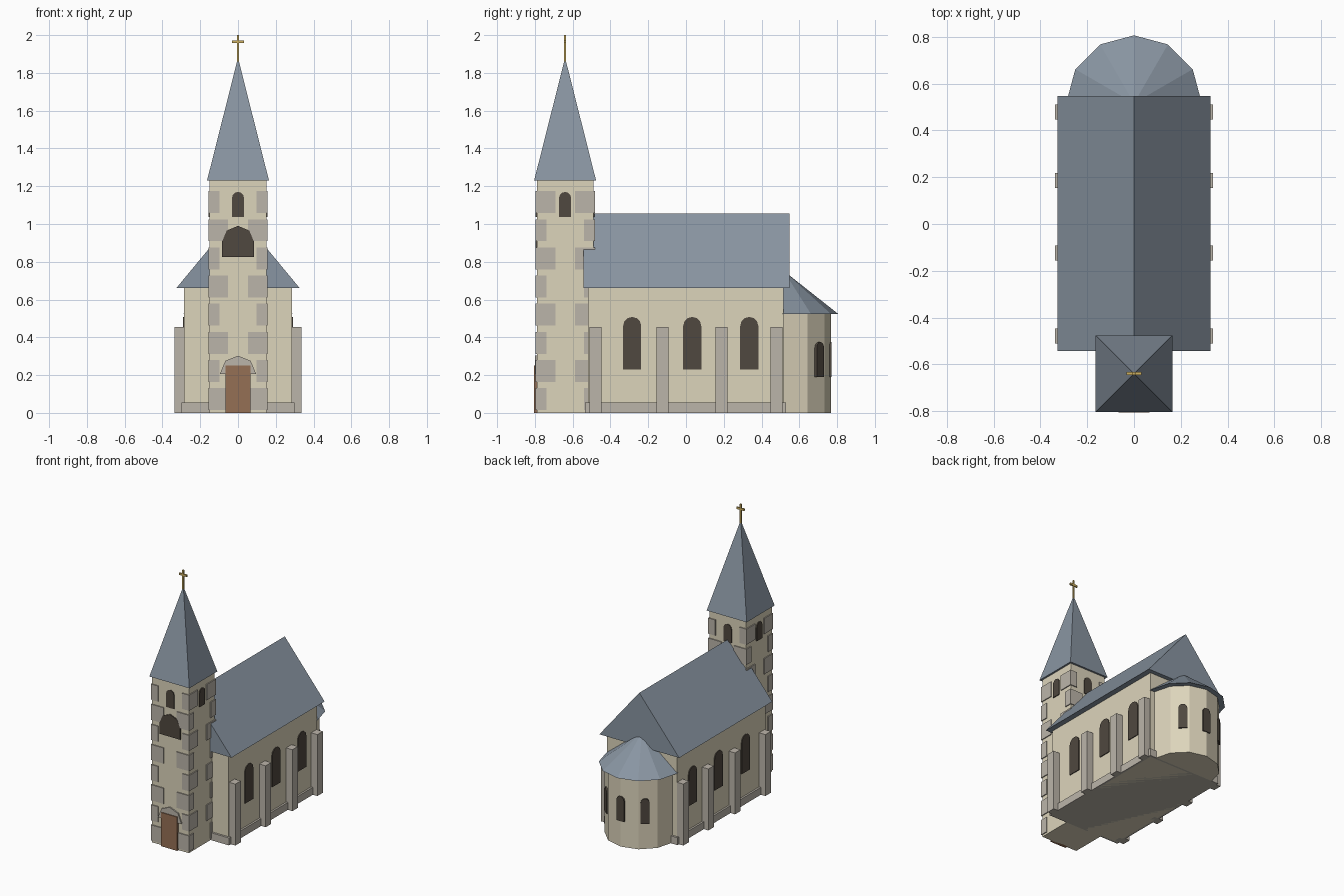
import bpy, bmesh, math
from mathutils import Matrix, Vector

if "Cube" in bpy.data.objects:
    bpy.data.objects.remove(bpy.data.objects["Cube"])


def material(name, rgb):
    m = bpy.data.materials.new(name)
    m.diffuse_color = (*rgb, 1)
    m.use_nodes = True
    m.node_tree.nodes["Principled BSDF"].inputs["Base Color"].default_value = m.diffuse_color
    return m


WALL = material("plaster", (0.72, 0.66, 0.50))
STONE = material("stone", (0.50, 0.46, 0.40))
ROOF = material("slate", (0.25, 0.30, 0.36))
DARK = material("dark_opening", (0.08, 0.065, 0.05))
WOOD = material("door_wood", (0.30, 0.16, 0.09))
GOLD = material("gold", (0.62, 0.44, 0.12))


def finish(name, bm, mat):
    bmesh.ops.recalc_face_normals(bm, faces=bm.faces)
    me = bpy.data.meshes.new(name)
    bm.to_mesh(me)
    bm.free()
    me.materials.append(mat)
    ob = bpy.data.objects.new(name, me)
    bpy.context.collection.objects.link(ob)
    return ob


def box(name, x0, x1, y0, y1, z0, z1, mat):
    bm = bmesh.new()
    bmesh.ops.create_cube(bm, size=1)
    bmesh.ops.scale(bm, vec=(x1 - x0, y1 - y0, z1 - z0), verts=bm.verts)
    bmesh.ops.translate(bm, vec=((x0 + x1) / 2, (y0 + y1) / 2, (z0 + z1) / 2), verts=bm.verts)
    return finish(name, bm, mat)


def cone(name, sides, r0, r1, y, z0, z1, mat, turn=0.0):
    bm = bmesh.new()
    bmesh.ops.create_cone(bm, cap_ends=True, segments=sides, radius1=r0, radius2=r1, depth=z1 - z0)
    bmesh.ops.rotate(bm, matrix=Matrix.Rotation(turn, 3, 'Z'), verts=bm.verts)
    bmesh.ops.translate(bm, vec=(0, y, (z0 + z1) / 2), verts=bm.verts)
    return finish(name, bm, mat)


def prism(name, outline, depth, mat, pos=(0, 0, 0), angle=0.0):
    """Extrude an (x, z) outline inward along y, turn it about z and place it."""
    bm = bmesh.new()
    face = bm.faces.new([bm.verts.new((x, 0, z)) for x, z in outline])
    ext = bmesh.ops.extrude_face_region(bm, geom=[face])
    verts = [v for v in ext["geom"] if isinstance(v, bmesh.types.BMVert)]
    bmesh.ops.translate(bm, vec=(0, depth, 0), verts=verts)
    bmesh.ops.transform(bm, matrix=Matrix.Translation(pos) @ Matrix.Rotation(angle, 4, 'Z'), verts=bm.verts)
    return finish(name, bm, mat)


def arch(name, w, z0, z1, depth, mat, pos, angle=0.0, seg=6):
    """Round-headed panel whose outer face lies at pos; angle 0 faces -y."""
    r = w / 2
    pts = [(r * math.cos(math.pi * i / seg), z1 - r + r * math.sin(math.pi * i / seg)) for i in range(seg + 1)]
    if z0 < z1 - r:
        pts += [(-r, z0), (r, z0)]
    return prism(name, pts, depth, mat, pos, angle)


# Nave walls, plinth and solid gable roof
box("nave_walls", -0.286, 0.286, -0.52, 0.515, 0, 0.67, WALL)
box("nave_plinth", -0.30, 0.30, -0.535, 0.53, 0, 0.055, STONE)
prism("nave_roof", [(-0.327, 0.66), (0.327, 0.66), (0, 1.055)], 1.09, ROOF, (0, -0.543, 0))

# Buttresses and nave windows on both long sides
for s, side in ((-1, "left"), (1, "right")):
    for y in (-0.48, -0.125, 0.187, 0.48):
        xs = sorted((s * 0.26, s * 0.337))
        box(f"buttress_{side}", *xs, y - 0.032, y + 0.032, 0, 0.455, STONE)
    for y in (-0.285, 0.033, 0.335):
        arch(f"nave_window_{side}", 0.096, 0.23, 0.508, 0.02, DARK, (s * 0.292, y, 0), s * math.pi / 2)

# Twelve-sided apse with conical roof and three windows
AY = 0.517
cone("apse_walls", 12, 0.25, 0.25, AY, 0, 0.525, WALL)
cone("apse_roof", 12, 0.29, 0, AY, 0.523, 0.752, ROOF)
for deg in (-40, 0, 40):
    a = math.radians(deg)
    arch("apse_window", 0.06, 0.19, 0.375, 0.03, DARK,
         (0.254 * math.sin(a), AY + 0.254 * math.cos(a), 0), math.pi - a)

# Tower shaft and four-sided spire
TY, H = -0.64, 0.15
box("tower_walls", -H, H, TY - H, TY + H, 0, 1.235, WALL)
cone("spire", 4, 0.164 * math.sqrt(2), 0, TY, 1.23, 1.88, ROOF, math.pi / 4)

# Corner stones, alternating long and short on each face
for i in range(8):
    z = 0.073 + 0.149 * i
    lx, ly = (0.105, 0.058) if i % 2 == 0 else (0.058, 0.105)
    for sx in (-1, 1):
        for sy in (-1, 1):
            xs = sorted((sx * 0.157, sx * (0.157 - lx)))
            ys = sorted((TY + sy * 0.157, TY + sy * (0.157 - ly)))
            box("corner_stone", *xs, *ys, z - 0.058, z + 0.058, STONE)

# Belfry openings on all four tower faces
for k in range(4):
    a = k * math.pi / 2
    p = Matrix.Rotation(a, 3, 'Z') @ Vector((0, -0.156, 0))
    arch("belfry_opening", 0.064, 1.037, 1.17, 0.02, DARK, (p.x, TY + p.y, 0), a)

# Front opening, door and door arch
arch("front_opening", 0.17, 0.825, 0.99, 0.02, DARK, (0, TY - 0.158, 0), seg=4)
arch("door_arch", 0.19, 0.205, 0.303, 0.03, STONE, (0, TY - 0.16, 0), seg=4)
box("door", -0.066, 0.066, TY - 0.166, TY - 0.14, 0, 0.25, WOOD)

# Cross on the spire tip
box("cross_post", -0.006, 0.006, TY - 0.006, TY + 0.006, 1.86, 2.0, GOLD)
box("cross_arm", -0.032, 0.032, TY - 0.006, TY + 0.006, 1.958, 1.972, GOLD)
